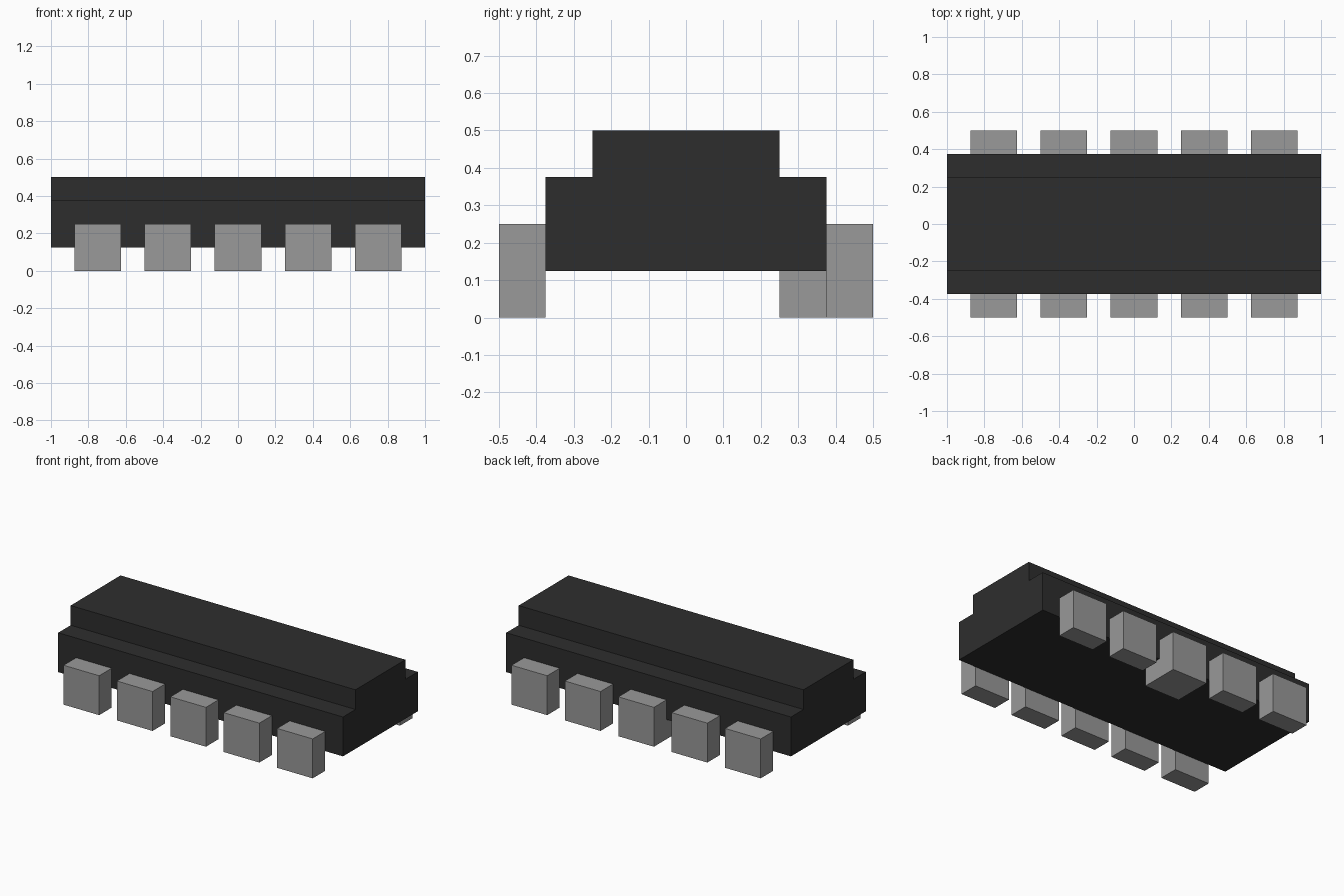
import bpy
import bmesh

cube = bpy.data.objects.get("Cube")
if cube:
    bpy.data.objects.remove(cube, do_unlink=True)


def make_material(name, value):
    mat = bpy.data.materials.new(name)
    colour = (value, value, value, 1.0)
    mat.diffuse_color = colour
    mat.use_nodes = True
    bsdf = mat.node_tree.nodes["Principled BSDF"]
    bsdf.inputs["Base Color"].default_value = colour
    return mat


def add_object(name, bm, mat):
    bmesh.ops.recalc_face_normals(bm, faces=bm.faces)
    mesh = bpy.data.meshes.new(name)
    bm.to_mesh(mesh)
    bm.free()
    mesh.materials.append(mat)
    obj = bpy.data.objects.new(name, mesh)
    bpy.context.collection.objects.link(obj)
    return obj


def add_box(name, x, y, z, mat):
    """Box from (min, max) ranges on each axis."""
    bm = bmesh.new()
    bmesh.ops.create_cube(bm, size=1)
    for v in bm.verts:
        v.co = [r[1] if c > 0 else r[0] for c, r in zip(v.co, (x, y, z))]
    return add_object(name, bm, mat)


dark = make_material("dark grey", 0.027)
light = make_material("light grey", 0.319)

# Stepped body: half profile mirrored in y, extruded along x
half = [(0.375, 0.125), (0.375, 0.375), (0.25, 0.375), (0.25, 0.5)]
profile = half + [(-y, z) for y, z in reversed(half)]
bm = bmesh.new()
end = bm.faces.new([bm.verts.new((-1, y, z)) for y, z in profile])
extruded = bmesh.ops.extrude_face_region(bm, geom=[end], use_keep_orig=True)
for v in extruded["geom"]:
    if isinstance(v, bmesh.types.BMVert):
        v.co.x = 1
add_object("body", bm, dark)

# Five square feet on each side; the middle back one reaches under the body
for i in range(5):
    cx = (i - 2) * 0.375
    x = (cx - 0.125, cx + 0.125)
    add_box(f"front_foot_{i + 1}", x, (-0.5, -0.375), (0, 0.25), light)
    inner = 0.25 if i == 2 else 0.375
    add_box(f"back_foot_{i + 1}", x, (inner, 0.5), (0, 0.25), light)
